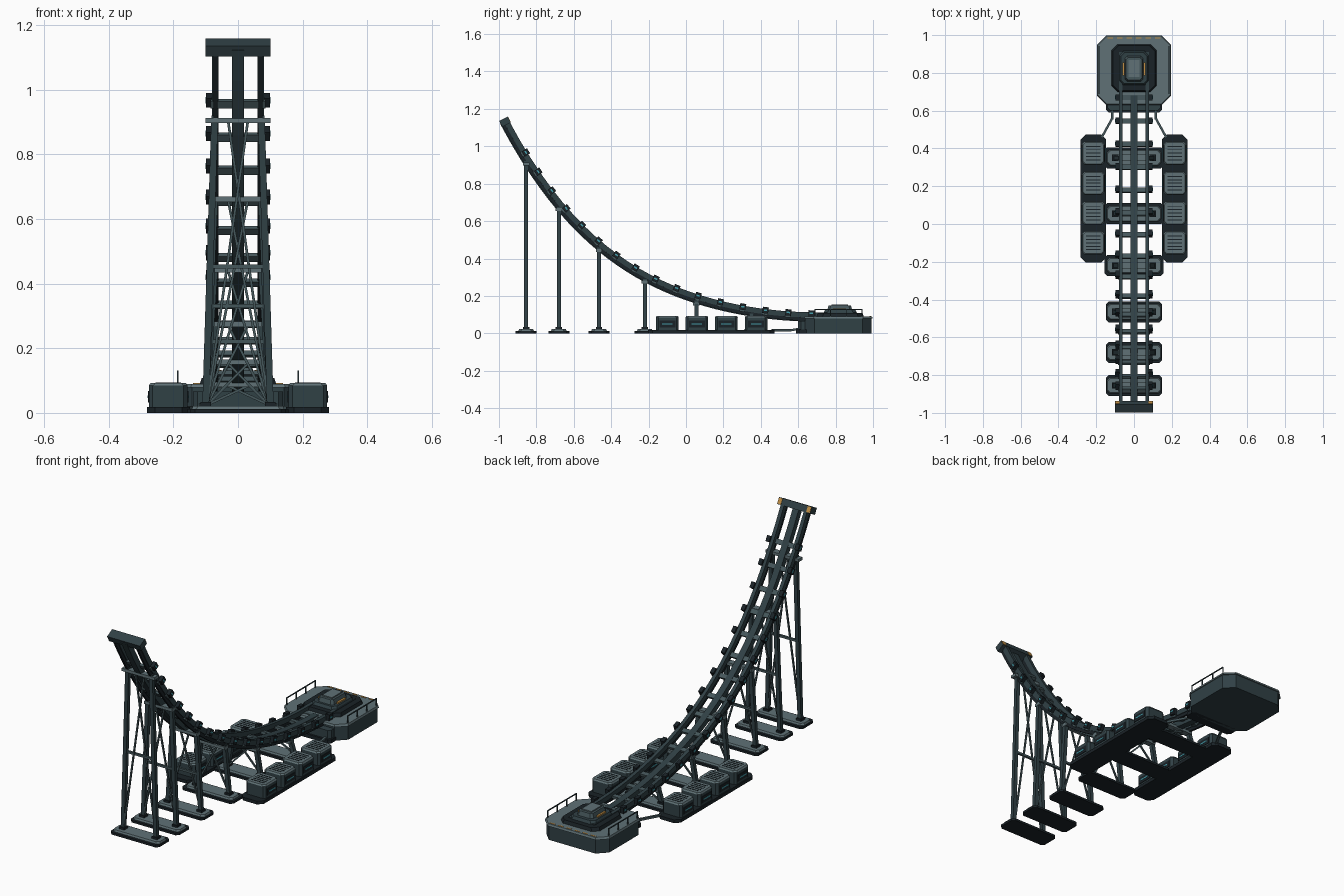
import bpy, bmesh
from math import sqrt
from mathutils import Matrix, Vector

if "Cube" in bpy.data.objects:
    bpy.data.objects.remove(bpy.data.objects["Cube"])

COL = {"dark": (.03, .052, .06, 1), "light": (.115, .165, .18, 1), "black": (.010, .016, .02, 1),
       "mid": (.06, .095, .105, 1), "orange": (.55, .28, .06, 1), "teal": (.06, .35, .42, 1)}
MATS = {}
for k, c in COL.items():
    MATS[k] = bpy.data.materials.new(k)
    MATS[k].diffuse_color = c
PARTS = {}


def part(name, col):
    if name not in PARTS:
        PARTS[name] = (bmesh.new(), col)
    return PARTS[name][0]


def box(bm, c, size, rot=None):
    m = Matrix.Translation(c) @ (rot or Matrix()) @ Matrix.Diagonal((*size, 1))
    bmesh.ops.create_cube(bm, size=1, matrix=m)


def beam(bm, a, b, w, d=None):
    a, b = Vector(a), Vector(b)
    rot = (b - a).to_track_quat('Z', 'Y').to_matrix().to_4x4()
    box(bm, (a + b) / 2, (w, d or w, (b - a).length), rot)


def slab(bm, cx, cy, hx, hy, z0, z1, ch, inset=0):
    """Chamfered-corner prism, top optionally inset."""
    rings = []
    for z, i in ((z0, 0), (z1, inset)):
        x, y = hx - i, hy - i
        pts = [(x, y - ch), (x - ch, y), (ch - x, y), (-x, y - ch),
               (-x, ch - y), (ch - x, -y), (x - ch, -y), (x, ch - y)]
        rings.append([bm.verts.new((cx + px, cy + py, z)) for px, py in pts])
    lo, hi = rings
    bm.faces.new(lo[::-1])
    bm.faces.new(hi)
    for i in range(8):
        j = (i + 1) % 8
        bm.faces.new((lo[i], lo[j], hi[j], hi[i]))


# ramp centre line
def height(y):
    t = max(0, .7 - y)
    return .09 + t * t * (.24 + .119 * (t - .75) + .0913 * (t - .75) * (t - 1.37))


def frame(y):
    s = (height(y + .005) - height(y - .005)) / .01
    tan = Vector((0, 1, s)).normalized()
    return Vector((0, y, height(y))), tan, Vector((0, -tan.z, tan.y))


def tilt(y):
    p, t, n = frame(y)
    return Matrix(((1, 0, 0, 0), (0, t.y, n.y, 0), (0, t.z, n.z, 0), (0, 0, 0, 1)))


def sweep(bm, x, w, n0, n1, ya, yb, steps=32):
    prev = None
    for i in range(steps + 1):
        p, t, n = frame(ya + (yb - ya) * i / steps)
        ring = [bm.verts.new(p + n * b + Vector((x + a, 0, 0)))
                for a, b in ((-w, n0), (w, n0), (w, n1), (-w, n1))]
        if prev:
            for k in range(4):
                m = (k + 1) % 4
                bm.faces.new((prev[k], prev[m], ring[m], ring[k]))
        if i in (0, steps):
            bm.faces.new(ring)
        prev = ring


SIDES = (-1, 1)

# rails and central spine
for s in SIDES:
    sweep(part("guide_rails", "dark"), s * .07, .010, -.006, .022, -.97, .91)
    sweep(part("lower_rails", "black"), s * .07, .006, -.024, -.006, -.97, .66)
sweep(part("centre_spine", "dark"), 0, .018, -.028, .004, -.97, .68)

# evenly spaced cross ties with side clamps
ys = [-.87 + i * .001 for i in range(1541)]
dist = [0]
for a, b in zip(ys, ys[1:]):
    dist.append(dist[-1] + sqrt((b - a) ** 2 + (height(b) - height(a)) ** 2))
for k in range(16):
    target = dist[-1] * k / 15
    y = ys[min(range(len(dist)), key=lambda i: abs(dist[i] - target))]
    p, t, n = frame(y)
    r = tilt(y)
    box(part("cross_ties", "mid"), p - n * .004, (.17, .026, .014), r)
    for s in SIDES:
        box(part("rail_clamps", "black"), p + n * .016 + Vector((s * .088, 0, 0)), (.022, .032, .034), r)
        box(part("clamp_lights", "teal"), p + n * .016 + Vector((s * .0995, 0, 0)), (.003, .018, .008), r)

# end cap with orange corners
p, t, n = frame(-.968)
r = tilt(-.968)
box(part("end_cap", "dark"), p, (.2, .036, .05), r)
for s in SIDES:
    box(part("cap_markers", "orange"), p + n * .014 + Vector((s * .088, 0, 0)), (.022, .03, .026), r)

# support towers
for y in (-.855, -.68, -.465, -.22, .055, .35):
    top = height(y) - .03
    wide = .157 if y > -.23 else .148
    slab(part("tower_pads", "black"), 0, y, wide, .056, 0, .012, .015)
    slab(part("tower_pad_tops", "light"), 0, y, .143, .042, .012, .022, .015, .004)
    box(part("tower_crossbars", "light"), (0, y, top), (.2 if y < -.8 else .17, .034, .016))
    for s in SIDES:
        box(part("tower_feet", "black"), (s * .1, y, .026), (.032, .034, .014))
        beam(part("tower_legs", "dark"), (s * .1, y, .02), (s * .072, y, top + .015), .021)
        beam(part("tower_braces", "mid"), (s * .095, y + s * .005, .025), (-s * .03, y + s * .005, top - .005), .008)
    if top > .4:
        box(part("tower_mid_bars", "mid"), (0, y, top * .5), (.17, .012, .012))

# side power banks
for s in SIDES:
    slab(part("bank_platforms", "black"), s * .215, .135, .067, .338, 0, .018, .025)
    for y in (.375, .216, .058, -.1):
        x = s * .216
        slab(part("power_units", "dark"), x, y, .06, .06, .016, .084, .012)
        slab(part("power_unit_lids", "light"), x, y, .06, .062, .084, .092, .014, .005)
        for k in range(5):
            box(part("lid_vents", "black"), (x, y - .036 + k * .018, .092), (.078, .005, .003))
        for q in SIDES:
            box(part("unit_panels", "black"), (x + q * .06, y, .05), (.006, .086, .036))
            box(part("unit_lights", "teal"), (x + q * .062, y, .05), (.005, .056, .007))
    # conduits towards the station
    beam(part("conduits", "mid"), (s * .17, .46, .016), (s * .115, .56, .016), .012)
    beam(part("conduits", "mid"), (s * .115, .555, .016), (s * .115, .65, .03), .012)

# base station
slab(part("station_hull", "dark"), 0, .815, .192, .178, 0, .078, .05)
slab(part("station_deck", "light"), 0, .815, .197, .184, .078, .09, .05, .004)
slab(part("station_foot", "black"), 0, .625, .148, .036, 0, .02, .015)
slab(part("station_entry", "dark"), 0, .63, .14, .03, .02, .066, .015)
slab(part("launch_base", "black"), 0, .825, .118, .125, .09, .108, .03, .006)
slab(part("launch_plinth", "dark"), 0, .825, .078, .09, .108, .124, .02, .008)
slab(part("shuttle", "mid"), 0, .822, .05, .068, .12, .148, .012, .008)
box(part("shuttle_cap", "light"), (0, .822, .15), (.06, .09, .008))
for k in range(6):
    box(part("edge_markings", "orange"), (-.125 + k * .05, .985, .0905), (.03, .007, .003))
for s in SIDES:
    box(part("shuttle_markers", "orange"), (s * .056, .82, .128), (.01, .07, .008))
    # handrails
    beam(part("handrails", "dark"), (s * .186, .69, .128), (s * .186, .94, .128), .005)
    for k in range(4):
        y = .69 + k * .25 / 3
        beam(part("handrails", "dark"), (s * .186, y, .088), (s * .186, y, .13), .005)

# turn every collected part into an object
for name, (bm, col) in PARTS.items():
    bmesh.ops.recalc_face_normals(bm, faces=bm.faces)
    me = bpy.data.meshes.new(name)
    bm.to_mesh(me)
    bm.free()
    me.materials.append(MATS[col])
    bpy.context.collection.objects.link(bpy.data.objects.new(name, me))

for m in bpy.data.materials:
    if m.users and not m.is_grease_pencil:
        m.use_nodes = True
        m.node_tree.nodes["Principled BSDF"].inputs["Base Color"].default_value = m.diffuse_color
